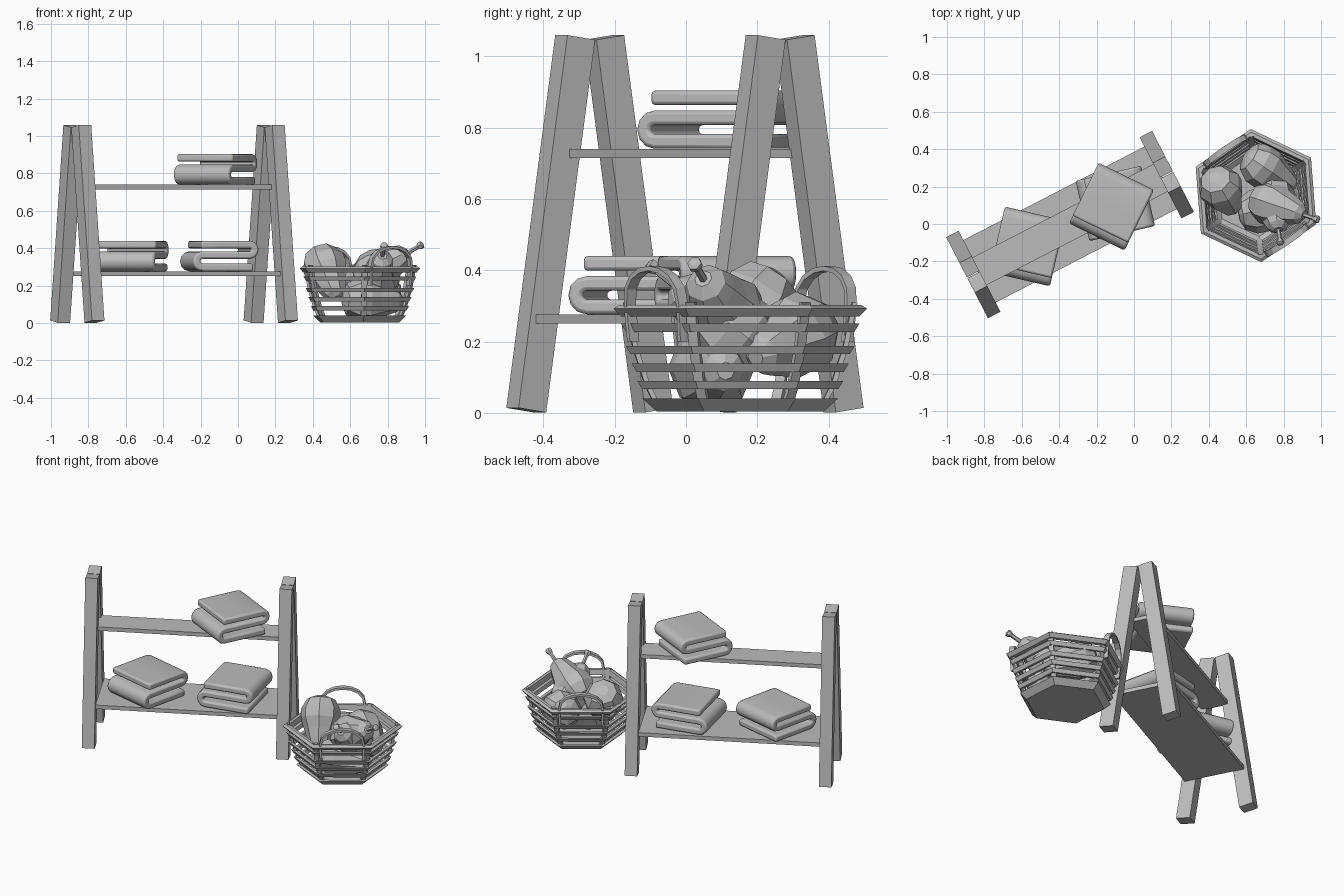
import bpy, bmesh, math
from math import sin, cos, pi, radians
from mathutils import Vector, Matrix

cube = bpy.data.objects.get("Cube")
if cube:
    bpy.data.objects.remove(cube, do_unlink=True)

grey = bpy.data.materials.new("plain grey")
grey.use_nodes = True
tone = (0.5, 0.5, 0.5, 1)
grey.diffuse_color = tone
grey.node_tree.nodes["Principled BSDF"].inputs["Base Color"].default_value = tone


def finish(name, bm, matrix=Matrix()):
    bmesh.ops.recalc_face_normals(bm, faces=bm.faces)
    mesh = bpy.data.meshes.new(name)
    bm.to_mesh(mesh)
    bm.free()
    mesh.materials.append(grey)
    ob = bpy.data.objects.new(name, mesh)
    ob.matrix_world = matrix
    bpy.context.collection.objects.link(ob)
    return ob


def box(name, size, matrix):
    bm = bmesh.new()
    bmesh.ops.create_cube(bm, size=1, matrix=Matrix.Diagonal((*size, 1)))
    return finish(name, bm, matrix)


def loft(name, rings, matrix=Matrix(), loop=False):
    """Skin a list of equal rings; cap the ends, or join last to first."""
    bm = bmesh.new()
    rows = [[bm.verts.new(p) for p in ring] for ring in rings]
    n = len(rows[0])
    pairs = list(zip(rows, rows[1:])) + ([(rows[-1], rows[0])] if loop else [])
    for a, b in pairs:
        for i in range(n):
            j = (i + 1) % n
            bm.faces.new((a[i], a[j], b[j], b[i]))
    if not loop:
        bm.faces.new(rows[0])
        bm.faces.new(rows[-1])
    return finish(name, bm, matrix)


def lathe(name, profile, sides, matrix, loop=False):
    rings = [[(r * cos(2 * pi * i / sides), r * sin(2 * pi * i / sides), z)
              for i in range(sides)] for r, z in profile]
    return loft(name, rings, matrix, loop)


def strip(name, path, side, width, thick, matrix):
    """Flat band swept along a path, its width lying along side."""
    rings = []
    for i, p in enumerate(path):
        along = (path[min(i + 1, len(path) - 1)] - path[max(i - 1, 0)]).normalized()
        w, t = side * width / 2, along.cross(side) * thick / 2
        rings.append([p + w + t, p - w + t, p - w - t, p + w - t])
    return loft(name, rings, matrix)


# Rack: two pairs of leaning legs and two shelves
rack = Matrix.Translation((-0.342, -0.003, 0)) @ Matrix.Rotation(radians(27.3), 4, 'Z')
for end, ename in ((-1, "right"), (1, "left")):
    for s, sname in ((-1, "front"), (1, "back")):
        lean = Matrix.Translation((end * 0.582, s * 0.123, 0.53)) @ Matrix.Rotation(s * radians(8.4), 4, 'X')
        box(f"{ename}_{sname}_leg", (0.075, 0.088, 1.056), rack @ lean)
box("lower_shelf", (1.09, 0.376, 0.025), rack @ Matrix.Translation((0, 0, 0.263)))
box("upper_shelf", (1.11, 0.166, 0.025), rack @ Matrix.Translation((0, 0, 0.727)))


# Folded cloths: a three-layer zigzag ribbon, extruded and softened
def cloth(name, x, y, z, angle):
    half, low, mid, top, t = 0.18, 0.021, 0.087, 0.143, 0.0205
    path = [Vector((half - 0.03, low)), Vector((0, low))]
    for s, a, b in ((-1, low, mid), (1, mid, top)):
        r = (b - a) / 2
        bend = s * (half - t - r)
        path += [Vector((bend + s * r * sin(k * pi / 6), (a + b) / 2 - r * cos(k * pi / 6)))
                 for k in range(7)]
    path += [Vector((0, top)), Vector((0.045 - half, top))]
    left, right = [], []
    for i, p in enumerate(path):
        d = (path[min(i + 1, len(path) - 1)] - path[max(i - 1, 0)]).normalized()
        if abs(d.y) < 0.3:
            d = Vector((math.copysign(1, d.x), 0))
        n = Vector((-d.y, d.x)) * t
        left.append(p + n)
        right.append(p - n)
    outline = left + right[::-1]
    width = 0.165
    place = Matrix.Translation((x, y, z)) @ Matrix.Rotation(radians(angle), 4, 'Z')
    ob = loft(name, [[(p.x, s * width, p.y) for p in outline] for s in (-1, 1)], place)
    bev = ob.modifiers.new("soft edges", 'BEVEL')
    bev.width, bev.segments = 0.011, 2
    bev.limit_method, bev.angle_limit = 'ANGLE', radians(55)
    bev.use_clamp_overlap = False
    bpy.context.view_layer.objects.active = ob
    ob.select_set(True)
    bpy.ops.object.shade_smooth_by_angle(angle=radians(35))
    ob.select_set(False)


cloth("upper_cloth", -0.12, 0.093, 0.74, 64)
cloth("lower_left_cloth", -0.1, 0.11, 0.276, 13)
cloth("lower_right_cloth", -0.57, -0.12, 0.276, 77)

# Basket: six-sided floor tray, slat rings, corner posts and two handles
basket = Matrix.Translation((0.652, 0.152, 0)) @ Matrix.Rotation(radians(34.5), 4, 'Z')
lathe("basket_floor", [(0.235, 0.004), (0.275, 0.04), (0.25, 0.04), (0.22, 0.02)], 6, basket)
slats = [(0.29, 0.08), (0.305, 0.128), (0.322, 0.178), (0.335, 0.24)]
for k, (r, z) in enumerate(slats):
    lathe(f"basket_slat_{k + 1}", [(r, z + 0.01), (r - 0.014, z - 0.013),
          (r - 0.03, z - 0.013), (r - 0.022, z + 0.01)], 6, basket, True)
lathe("basket_rim", [(0.357, 0.292), (0.335, 0.27), (0.31, 0.27), (0.318, 0.303), (0.34, 0.303)],
      6, basket, True)
for k in range(6):
    turn = Matrix.Rotation(k * pi / 3, 4, 'Z')
    path = [Vector((r - 0.028, 0, z)) for r, z in [(0.26, 0.02)] + slats + [(0.35, 0.31)]]
    strip(f"basket_post_{k + 1}", path, Vector((0, 1, 0)), 0.03, 0.014, basket @ turn)
for k, name in ((1.5, "back"), (4.5, "front")):
    turn = Matrix.Rotation(k * pi / 3, 4, 'Z')
    arch = [Vector((0.278, 0.125, 0.2))]
    arch += [Vector((0.286 + 0.012 * sin(a * pi / 8), 0.13 * cos(a * pi / 8), 0.3 + 0.105 * sin(a * pi / 8) ** 0.8))
             for a in range(9)]
    arch += [Vector((0.278, -0.125, 0.2))]
    strip(f"{name}_basket_handle", arch, Vector((1, 0, 0)), 0.032, 0.014, basket @ turn)

# Pears: low-poly lathed bodies laid from base to neck, some with stems
PEAR = [(0.035, 0), (0.085, 0.02), (0.118, 0.08), (0.118, 0.14),
        (0.094, 0.2), (0.074, 0.26), (0.058, 0.3), (0.025, 0.325)]
STEM = [(0.012, 0.31), (0.012, 0.385), (0.021, 0.4), (0.021, 0.415), (0.01, 0.42)]


def pear(name, base, neck, stem=False):
    base, axis = Vector(base), Vector(neck) - Vector(base)
    place = Matrix.Translation(base) @ axis.to_track_quat('Z', 'Y').to_matrix().to_4x4()
    lathe(name, PEAR, 8, place)
    if stem:
        lathe(name + "_stem", STEM, 6, place)


pear("right_pear", (0.43, 0.25, 0.39), (0.53, 0.08, 0.13))
pear("front_pear", (0.735, 0.22, 0.16), (0.77, -0.02, 0.35), True)
pear("left_pear", (0.64, 0.14, 0.22), (0.89, 0.055, 0.365), True)
pear("back_pear", (0.6, 0.37, 0.25), (0.82, 0.22, 0.17))
pear("bottom_pear", (0.56, 0.05, 0.13), (0.82, 0.1, 0.12))
